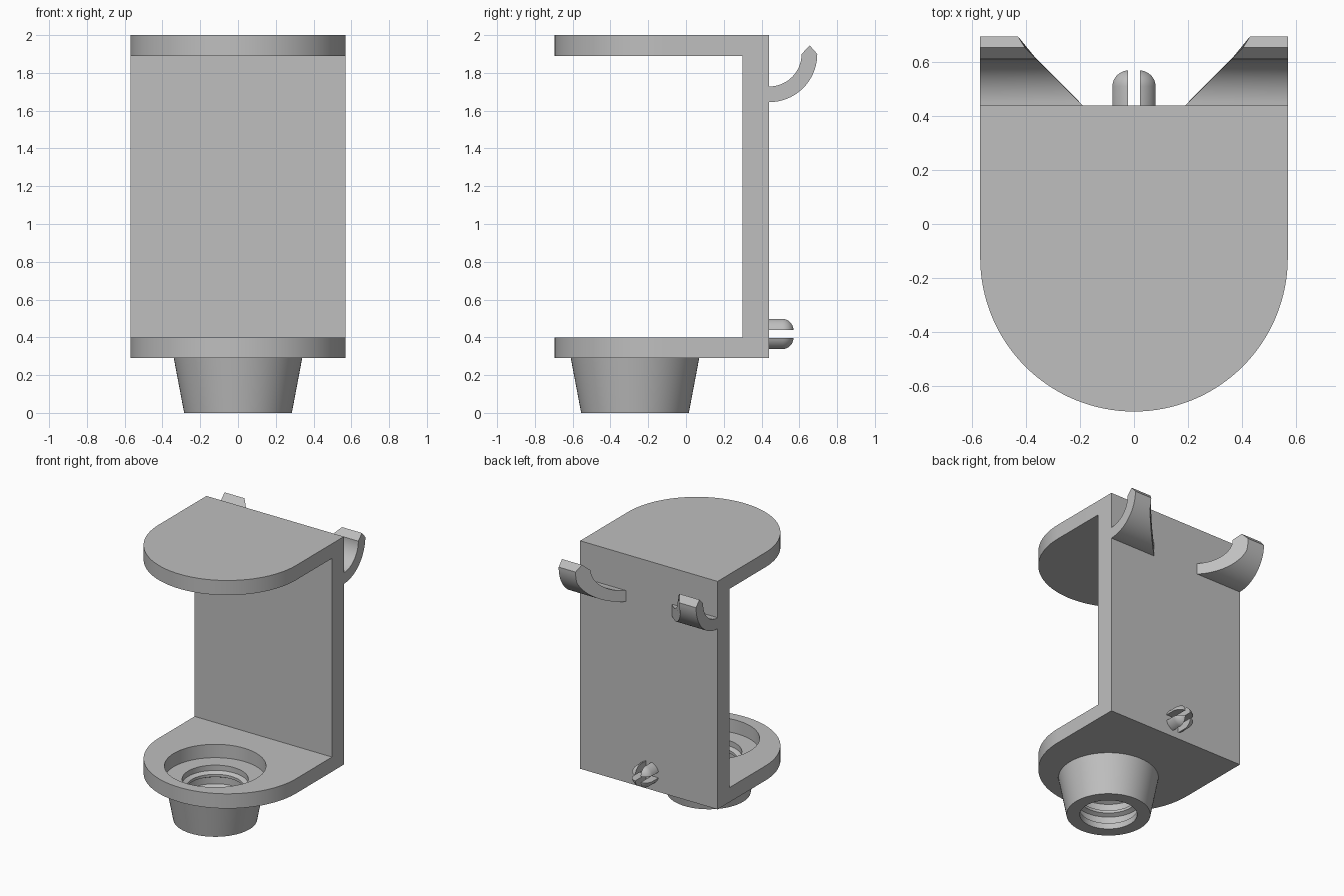
import bpy, bmesh
from math import sin, cos, pi, radians
from mathutils import Matrix

cube = bpy.data.objects.get("Cube")
if cube:
    bpy.data.objects.remove(cube, do_unlink=True)

grey = bpy.data.materials.new("plain grey")
grey.use_nodes = True
COLOUR = (0.52, 0.52, 0.52, 1)
grey.diffuse_color = COLOUR
grey.node_tree.nodes["Principled BSDF"].inputs["Base Color"].default_value = COLOUR

HALF = 0.57      # half width of the bracket
BACK = 0.44      # rear face of the wall
SOCKET_Y = -0.27


def finish(name, bm, location=(0, 0, 0)):
    bmesh.ops.recalc_face_normals(bm, faces=bm.faces)
    mesh = bpy.data.meshes.new(name)
    bm.to_mesh(mesh)
    bm.free()
    mesh.materials.append(grey)
    obj = bpy.data.objects.new(name, mesh)
    obj.location = location
    bpy.context.collection.objects.link(obj)
    return obj


def smooth(obj):
    bpy.ops.object.select_all(action="DESELECT")
    obj.select_set(True)
    bpy.context.view_layer.objects.active = obj
    bpy.ops.object.shade_smooth_by_angle(angle=radians(30))


def arc(cx, cy, r, start, end, steps):
    angles = [radians(start + (end - start) * i / steps) for i in range(steps + 1)]
    return [(cx + r * cos(a), cy + r * sin(a)) for a in angles]


def prism(bm, first, second):
    """Join two matching outlines into a closed solid."""
    a = [bm.verts.new(p) for p in first]
    b = [bm.verts.new(p) for p in second]
    bm.faces.new(a)
    bm.faces.new(b[::-1])
    for i in range(len(a)):
        j = (i + 1) % len(a)
        bm.faces.new((a[i], a[j], b[j], b[i]))


def lathe(profile, closed, steps=64):
    """Spin a (radius, height) profile about z."""
    bm = bmesh.new()
    verts = [bm.verts.new((r, 0, z)) for r, z in profile]
    pairs = list(zip(verts, verts[1:] + verts[:1]))
    edges = [bm.edges.new(p) for p in (pairs if closed else pairs[:-1])]
    bmesh.ops.spin(bm, geom=verts + edges, cent=(0, 0, 0), axis=(0, 0, 1),
                   angle=2 * pi, steps=steps)
    bmesh.ops.remove_doubles(bm, verts=bm.verts, dist=1e-5)
    return bm


# Round-fronted shelves
def shelf(name, low, high):
    outline = [(HALF, BACK), (-HALF, BACK)] + arc(0, -0.125, HALF, 180, 360, 64)
    bm = bmesh.new()
    prism(bm, [(x, y, low) for x, y in outline], [(x, y, high) for x, y in outline])
    return finish(name, bm)


smooth(shelf("top_shelf", 1.89, 2.0))
bottom = shelf("bottom_shelf", 0.29, 0.40)

# Round opening in the bottom shelf
bm = bmesh.new()
bmesh.ops.create_cone(bm, cap_ends=True, segments=64, radius1=0.345, radius2=0.345, depth=0.4)
cutter = finish("opening_cutter", bm, (0, SOCKET_Y, 0.35))
cutter.hide_render = True
cut = bottom.modifiers.new("opening", "BOOLEAN")
cut.operation = "DIFFERENCE"
cut.solver = "EXACT"
cut.object = cutter
bpy.context.view_layer.objects.active = bottom
bpy.ops.object.modifier_apply(modifier=cut.name)
bpy.data.objects.remove(cutter, do_unlink=True)
smooth(bottom)

# Back wall between the shelves
bm = bmesh.new()
bmesh.ops.create_cube(bm, size=1)
bmesh.ops.scale(bm, vec=(2 * HALF, 0.14, 1.49), verts=bm.verts)
finish("back_wall", bm, (0, BACK - 0.07, 1.145))

# Tapered socket with ridges inside
profile = [(0.195, 0), (0.285, 0), (0.34, 0.29), (0.347, 0.291), (0.347, 0.30), (0.225, 0.30)]
for top in (0.26, 0.16):
    profile += [(0.225, top), (0.195, top - 0.015), (0.195, top - 0.035), (0.225, top - 0.05)]
profile += [(0.225, 0.06), (0.195, 0.045)]
smooth(finish("socket", lathe(profile, True), (0, SOCKET_Y, 0)))

# Curved hooks, cut back at a slant on the inner side
section = (arc(BACK, 1.90, 0.255, -90, 0, 20) + [(0.655, 1.945)]
           + arc(BACK, 1.90, 0.172, 0, -90, 20))
for side, name in ((1, "left_hook"), (-1, "right_hook")):
    bm = bmesh.new()
    prism(bm, [(side * HALF, y, z) for y, z in section],
          [(side * min(0.43, y - 0.25), y, z) for y, z in section])
    smooth(finish(name, bm))

# Round-ended split pin: one quarter, mirrored both ways
bm = lathe([(0, 0), (0.083, 0)] + arc(0.023, 0.07, 0.06, 0, 90, 10) + [(0, 0.13)], False, 48)
bmesh.ops.rotate(bm, matrix=Matrix.Rotation(-pi / 2, 3, "X"), verts=bm.verts)
for axis in ((1, 0, 0), (0, 0, 1)):
    geom = bm.verts[:] + bm.edges[:] + bm.faces[:]
    result = bmesh.ops.bisect_plane(bm, geom=geom, plane_co=[0.022 * a for a in axis],
                                    plane_no=axis, clear_inner=True)
    rim = [e for e in result["geom_cut"] if isinstance(e, bmesh.types.BMEdge)]
    bmesh.ops.holes_fill(bm, edges=rim, sides=0)
pin = finish("split_pin", bm, (0, BACK, 0.4175))
mirror = pin.modifiers.new("quarters", "MIRROR")
mirror.use_axis = (True, False, True)
mirror.use_mirror_merge = False
smooth(pin)
